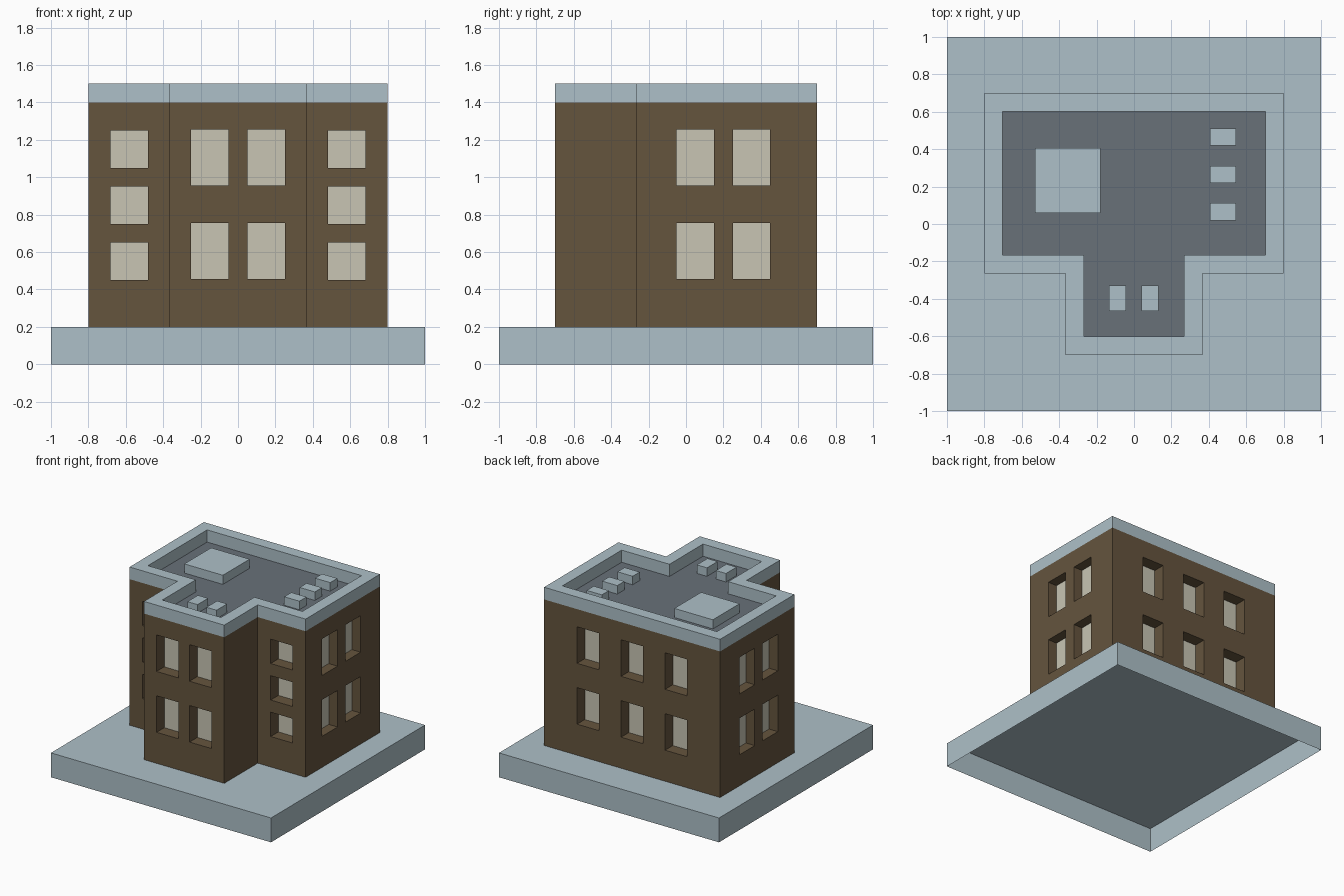
import bpy, bmesh
from mathutils import Vector

if "Cube" in bpy.data.objects:
    bpy.data.objects.remove(bpy.data.objects["Cube"])


def material(name, rgb):
    m = bpy.data.materials.new(name)
    m.diffuse_color = (*rgb, 1)
    m.use_nodes = True
    m.node_tree.nodes["Principled BSDF"].inputs["Base Color"].default_value = m.diffuse_color
    return m


STONE = material("pale blue stone", (0.423, 0.527, 0.578))
BRICK = material("brown brick", (0.130, 0.089, 0.048))
GLASS = material("cream glass", (0.578, 0.558, 0.456))
ROOF = material("dark grey roof", (0.140, 0.164, 0.191))


def finish(name, bm, *mats):
    bmesh.ops.remove_doubles(bm, verts=bm.verts, dist=1e-5)
    me = bpy.data.meshes.new(name)
    bm.to_mesh(me)
    bm.free()
    for m in mats:
        me.materials.append(m)
    ob = bpy.data.objects.new(name, me)
    bpy.context.collection.objects.link(ob)
    return ob


def face(bm, pts, mat=0):
    f = bm.faces.new([bm.verts.new(p) for p in pts])
    f.material_index = mat


def box(name, x0, x1, y0, y1, z0, z1):
    """Box without a bottom face."""
    bm = bmesh.new()
    bmesh.ops.create_cube(bm, size=1)
    for v in bm.verts:
        v.co = (x1 if v.co.x > 0 else x0,
                y1 if v.co.y > 0 else y0,
                z1 if v.co.z > 0 else z0)
    bottom = [f for f in bm.faces if f.normal.z < -0.5 or all(v.co.z == z0 for v in f.verts)]
    bottom = [f for f in bottom if all(abs(v.co.z - z0) < 1e-5 for v in f.verts)]
    bmesh.ops.delete(bm, geom=bottom, context='FACES')
    return finish(name, bm, STONE)


def t_outline(inset):
    """Counter-clockwise T-shaped plan, starting at the front left corner."""
    i = inset
    right = [(0.365 - i, -0.7 + i), (0.365 - i, -0.265 + i),
             (0.8 - i, -0.265 + i), (0.8 - i, 0.7 - i)]
    left = [(-x, y) for x, y in reversed(right)]
    return [left[-1]] + right + left[:-1]


def wall(bm, p0, p1, offsets, rows, depth):
    """Wall as a grid; window cells are pushed in and glazed."""
    a, b = Vector((*p0, 0)), Vector((*p1, 0))
    length = (b - a).length
    u = (b - a) / length
    inward = Vector((-u.y, u.x, 0)) * depth
    cols = [(length / 2 + o - 0.1, length / 2 + o + 0.1) for o in offsets]
    us = sorted({0, length, *[c for w in cols for c in w]})
    zs = sorted({Z0, Z1, *[r for w in rows for r in w]})
    for s0, s1 in zip(us, us[1:]):
        for z0, z1 in zip(zs, zs[1:]):
            quad = [a + u * s + Vector((0, 0, z))
                    for s, z in ((s0, z0), (s1, z0), (s1, z1), (s0, z1))]
            if (s0, s1) in cols and (z0, z1) in rows:
                deep = [p + inward for p in quad]
                face(bm, deep, 1)
                for k in range(4):
                    n = (k + 1) % 4
                    face(bm, [quad[k], quad[n], deep[n], deep[k]])
            else:
                face(bm, quad)


# ground slab, hollow underneath
box("ground_slab", -1, 1, -1, 1, 0, 0.2)

# brick walls with recessed windows
Z0, Z1 = 0.2, 1.4
TALL = [(0.455, 0.755), (0.955, 1.255)]
SMALL = [(0.45, 0.65), (0.75, 0.95), (1.05, 1.25)]
outer, inner = t_outline(0), t_outline(0.098)
layout = [
    ([-0.15, 0.15], TALL, 0.1),         # front bay
    ([], [], 0),                        # bay side
    ([0], SMALL, 0.1),                  # right wing front
    ([-0.1675, 0.1325], TALL, 0.08),    # right side
    ([-0.4, 0, 0.4], TALL, 0.1),        # back
    ([-0.1325, 0.1675], TALL, 0.08),    # left side
    ([0], SMALL, 0.1),                  # left wing front
    ([], [], 0),                        # bay side
]
bm = bmesh.new()
for i, (offsets, rows, depth) in enumerate(layout):
    wall(bm, outer[i], outer[(i + 1) % 8], offsets, rows, depth)
finish("brick_walls", bm, BRICK, GLASS)

# parapet around the roof
Z2 = 1.5
bm = bmesh.new()
for i in range(8):
    n = (i + 1) % 8
    o0, o1, i0, i1 = outer[i], outer[n], inner[i], inner[n]
    face(bm, [(*o0, Z1), (*o1, Z1), (*o1, Z2), (*o0, Z2)])
    face(bm, [(*o0, Z2), (*o1, Z2), (*i1, Z2), (*i0, Z2)])
    face(bm, [(*i1, Z1), (*i0, Z1), (*i0, Z2), (*i1, Z2)])
finish("parapet", bm, STONE)

# sunken roof deck
bm = bmesh.new()
face(bm, [(*p, Z1) for p in inner])
finish("roof_deck", bm, ROOF)

# rooftop units
box("roof_hatch", -0.528, -0.178, 0.058, 0.405, Z1, 1.475)
for k, y in enumerate((0.065, 0.265, 0.465)):
    box(f"side_vent_{k + 1}", 0.407, 0.545, y - 0.046, y + 0.046, Z1, 1.47)
for k, x in enumerate((-0.088, 0.085)):
    box(f"front_vent_{k + 1}", x - 0.046, x + 0.046, -0.465, -0.328, Z1, 1.47)
